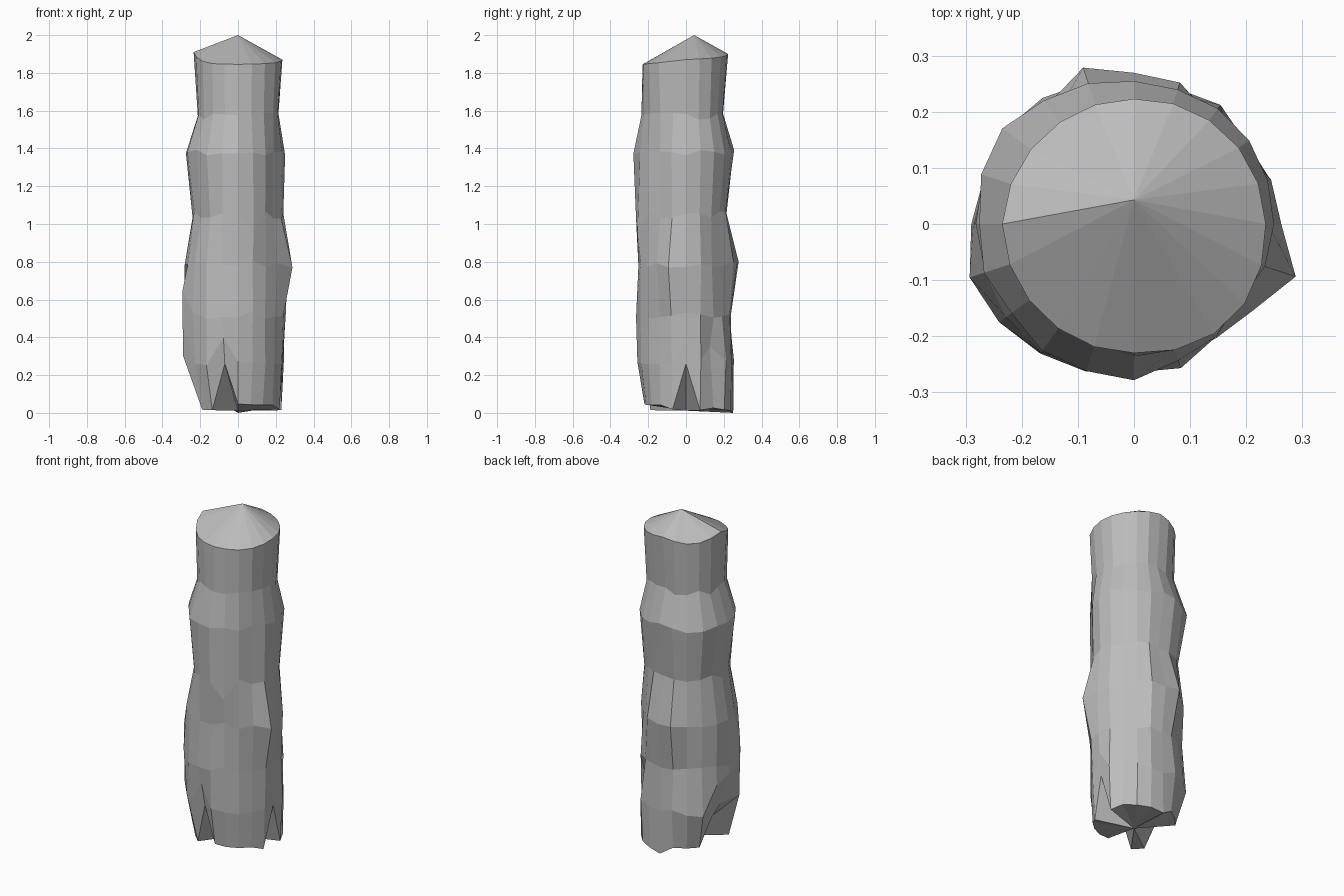
import bpy, bmesh, math, random

if "Cube" in bpy.data.objects:
    bpy.data.objects.remove(bpy.data.objects["Cube"])

random.seed(4)
SIDES = 20

# Each ring: height, then radius at E, NE, N, NW, W, SW, S, SE
RINGS = [
    (0.03, (.235, .25, .25, .225, .23, .235, .22, .225)),
    (0.27, (.245, .265, .245, .285, .28, .285, .26, .235)),
    (0.52, (.255, .24, .24, .25, .292, .30, .265, .24)),
    (0.79, (.265, .23, .275, .265, .285, .285, .255, .255)),
    (1.05, (.235, .225, .21, .24, .235, .24, .27, .235)),
    (1.38, (.245, .25, .25, .285, .28, .275, .275, .235)),
    (1.57, (.215, .21, .20, .22, .215, .225, .23, .235)),
    (1.87, (.235, .23, .223, .225, .235, .23, .23, .245)),
]
RIM_Z = (1.87, 1.88, 1.90, 1.87, 1.91, 1.85, 1.845, 1.85)
NOTCHES = {0: 0.26, 9: 0.2, 10: 0.27, 11: 0.3, 14: 0.26}      # raised foot points
# Individual chips, keyed by (ring, side): radius, height
CHIPS = {(0, 11): (.305, .30), (1, 11): (.308, .47), (1, 10): (.29, .47), (1, 9): (.28, .42),
         (1, 2): (.215, .35), (1, 8): (.285, .25), (1, 0): (.245, .40),
         (1, 14): (.25, .40), (2, 11): (.308, .65), (2, 13): (.285, .50),
         (3, 19): (.303, .77), (3, 6): (.293, .80), (3, 4): (.265, .80),
         (4, 16): (.27, .95), (5, 8): (.29, 1.37)}


def around(values, i):
    """Interpolate eight compass values at side i."""
    t = i * 8 / SIDES
    k = int(t)
    return values[k % 8] + (values[(k + 1) % 8] - values[k % 8]) * (t - k)


bm = bmesh.new()
rings = []
for n, (height, radii) in enumerate(RINGS):
    ring = []
    for i in range(SIDES):
        a = math.tau * i / SIDES
        r, z = around(radii, i), height
        if n == 0:                                  # ragged foot
            z = NOTCHES.get(i, random.uniform(0.01, 0.05))
            if i == 5:
                z = 0.0
        elif n == len(RINGS) - 1:                   # cap rim
            z = around(RIM_Z, i)
        else:                                       # chipped body
            r += random.uniform(-0.006, 0.006)
            z += random.uniform(-0.02, 0.02)
        r, z = CHIPS.get((n, i), (r, z))
        ring.append(bm.verts.new((r * math.cos(a), r * math.sin(a), z)))
    rings.append(ring)

# Walls
for low, high in zip(rings, rings[1:]):
    for i in range(SIDES):
        j = (i + 1) % SIDES
        bm.faces.new((low[i], low[j], high[j], high[i]))

# Pointed cap and underside fans
apex = bm.verts.new((0, 0.043, 2.0))
base = bm.verts.new((0, 0, 0.012))
for i in range(SIDES):
    j = (i + 1) % SIDES
    bm.faces.new((rings[-1][i], rings[-1][j], apex))
    bm.faces.new((rings[0][j], rings[0][i], base))

bmesh.ops.recalc_face_normals(bm, faces=bm.faces)
mesh = bpy.data.meshes.new("rock_pillar")
bm.to_mesh(mesh)
bm.free()
stone = bpy.data.materials.new("dark_stone")
stone.diffuse_color = (0.5, 0.5, 0.5, 1)
stone.use_nodes = True
stone.node_tree.nodes["Principled BSDF"].inputs["Base Color"].default_value = stone.diffuse_color
mesh.materials.append(stone)
bpy.context.collection.objects.link(bpy.data.objects.new("rock_pillar", mesh))
